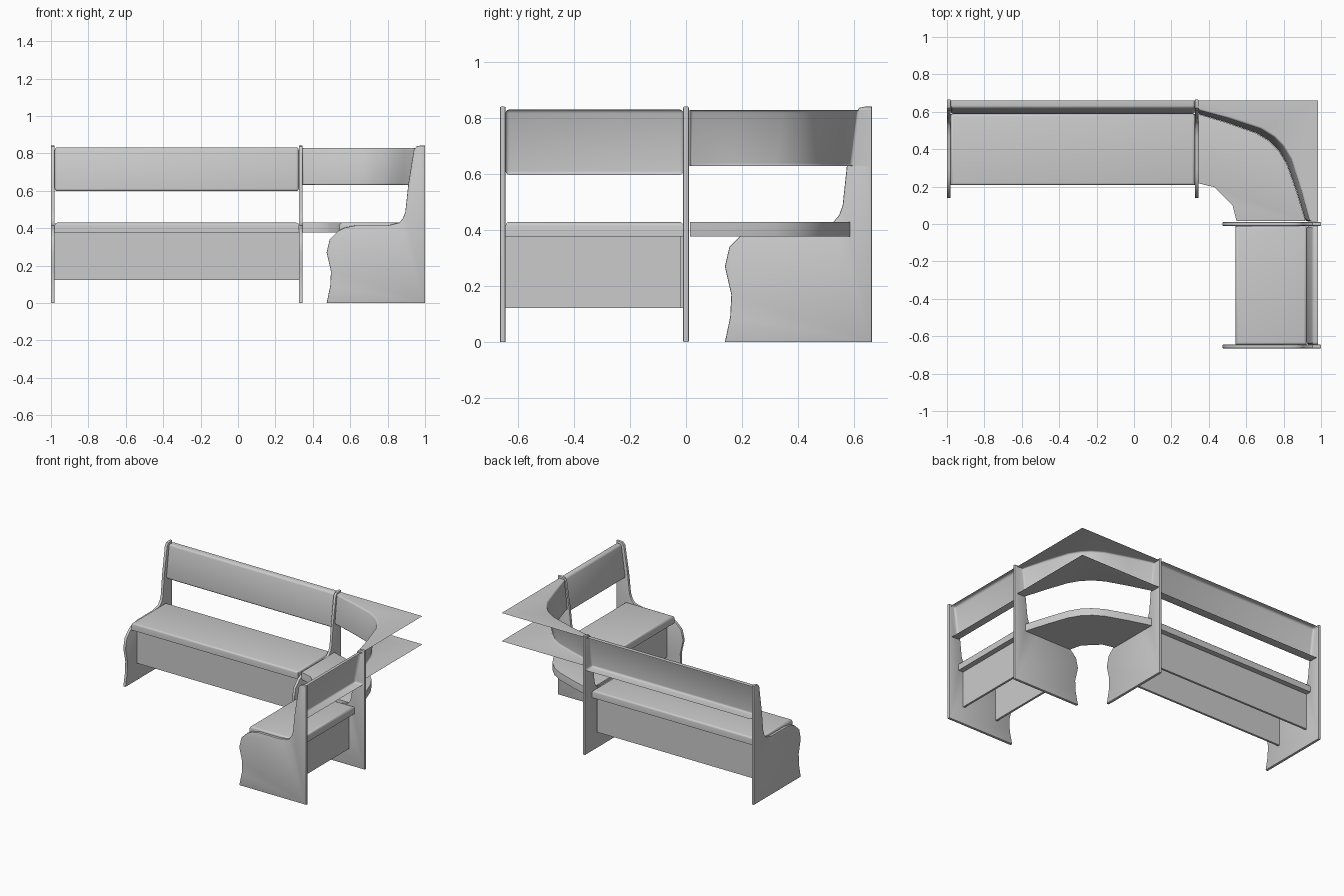
import bpy, bmesh, math

if "Cube" in bpy.data.objects:
    bpy.data.objects.remove(bpy.data.objects["Cube"])


# Benches are laid out as (along, depth from rear, height)
def long_side(a, d, z):
    return (a, 0.665 - d, z)


def short_side(a, d, z):
    return (1.0 - d, a, z)


def finish(bm, name, angle=35):
    bmesh.ops.recalc_face_normals(bm, faces=bm.faces)
    me = bpy.data.meshes.new(name)
    bm.to_mesh(me)
    bm.free()
    ob = bpy.data.objects.new(name, me)
    bpy.context.collection.objects.link(ob)
    bpy.ops.object.select_all(action='DESELECT')
    ob.select_set(True)
    bpy.context.view_layer.objects.active = ob
    bpy.ops.object.shade_smooth_by_angle(angle=math.radians(angle))
    return ob


def loft(low, high, name, radius=0.0, rounded=lambda e: True, drop=(), segs=3):
    """Prism between two matching outlines; side faces listed in drop are left open."""
    bm = bmesh.new()
    a = [bm.verts.new(p) for p in low]
    b = [bm.verts.new(p) for p in high]
    n = len(a)
    bm.faces.new(a)
    bm.faces.new(b)
    for i in range(n):
        if i not in drop:
            j = (i + 1) % n
            bm.faces.new((a[i], a[j], b[j], b[i]))
    bmesh.ops.recalc_face_normals(bm, faces=bm.faces)
    if radius:
        edges = [e for e in bm.edges if len(e.link_faces) == 2
                 and e.calc_face_angle() > 0.8 and rounded(e)]
        bmesh.ops.bevel(bm, geom=edges, offset=radius, segments=segs,
                        profile=0.5, affect='EDGES', clamp_overlap=True)
    return finish(bm, name)


def box(place, a, d, z, name, radius=0.0, rounded=lambda e: True):
    ring = [(a[0], d[0]), (a[1], d[0]), (a[1], d[1]), (a[0], d[1])]
    return loft([place(*p, z[0]) for p in ring], [place(*p, z[1]) for p in ring],
                name, radius, rounded)


def top_edge(z):
    return lambda e: all(v.co.z > z for v in e.verts)


# Curved side panels
PROFILE = [(0, 0), (0, .842), (.025, .842), (.045, .838), (.06, .82), (.09, .63),
           (.105, .49), (.117, .455), (.138, .43), (.2, .415), (.37, .415),
           (.43, .403), (.465, .385), (.51, .34), (.526, .27), (.503, .17),
           (.507, .09), (.526, 0)]


def side_panel(place, a, name):
    loft([place(a - .01, d, z) for d, z in PROFILE],
         [place(a + .01, d, z) for d, z in PROFILE], name, .004,
         lambda e: abs(e.verts[0].co.z - e.verts[1].co.z) < 1 and
         any(len(f.verts) > 4 for f in e.link_faces), segs=2)


side_panel(long_side, -.99, "long_bench_outer_panel")
side_panel(long_side, .335, "long_bench_inner_panel")
side_panel(short_side, -.655, "short_bench_outer_panel")
side_panel(short_side, 0.0, "short_bench_inner_panel")


# Straight benches: seat, two boards, open-backed leaning backrest
def bench(place, a0, a1, rear, name):
    box(place, (a0, a1), (.077, .457), (.378, .43), name + "_seat", .014, top_edge(.42))
    box(place, (a0, a1), (.385, .4), (.122, .378), name + "_front_board")
    box(place, (a0, a1 - .01), (.115, .13), (.122, .378), name + "_rear_board")
    ring = lambda d, z: [place(a0, rear, z), place(a1, rear, z),
                         place(a1, d, z), place(a0, d, z)]
    loft(ring(.079, .598), ring(.046, .832), name + "_backrest", .014, drop=(0,))


bench(long_side, -.98, .325, .006, "long_bench")
bench(short_side, -.645, -.01, .015, "short_bench")


# Corner piece: half curves mirrored across the diagonal
def mirrored(half):
    return half + [(y + .33, x - .33) for x, y in reversed(half)]


back_low = mirrored([(.345, .587), (.5, .54), (.65, .487), (.72, .445)])
back_high = mirrored([(.345, .61), (.51, .565), (.68, .51), (.75, .467)])
front = mirrored([(.345, .218), (.43, .197), (.49, .15)])

seat = front + back_low[::-1]
loft([(x, y, .378) for x, y in seat], [(x, y, .43) for x, y in seat],
     "corner_seat", .012, top_edge(.42))

rear = [(.985, .012), (.985, .66), (.345, .66)]
n = len(back_low)
loft([(x, y, .63) for x, y in back_low + rear],
     [(x, y, .83) for x, y in back_high + rear], "corner_backrest", .01,
     lambda e: not any(abs(v.co.x - .985) < .001 or abs(v.co.y - .66) < .001
                       for v in e.verts), drop=(n, n + 1))
